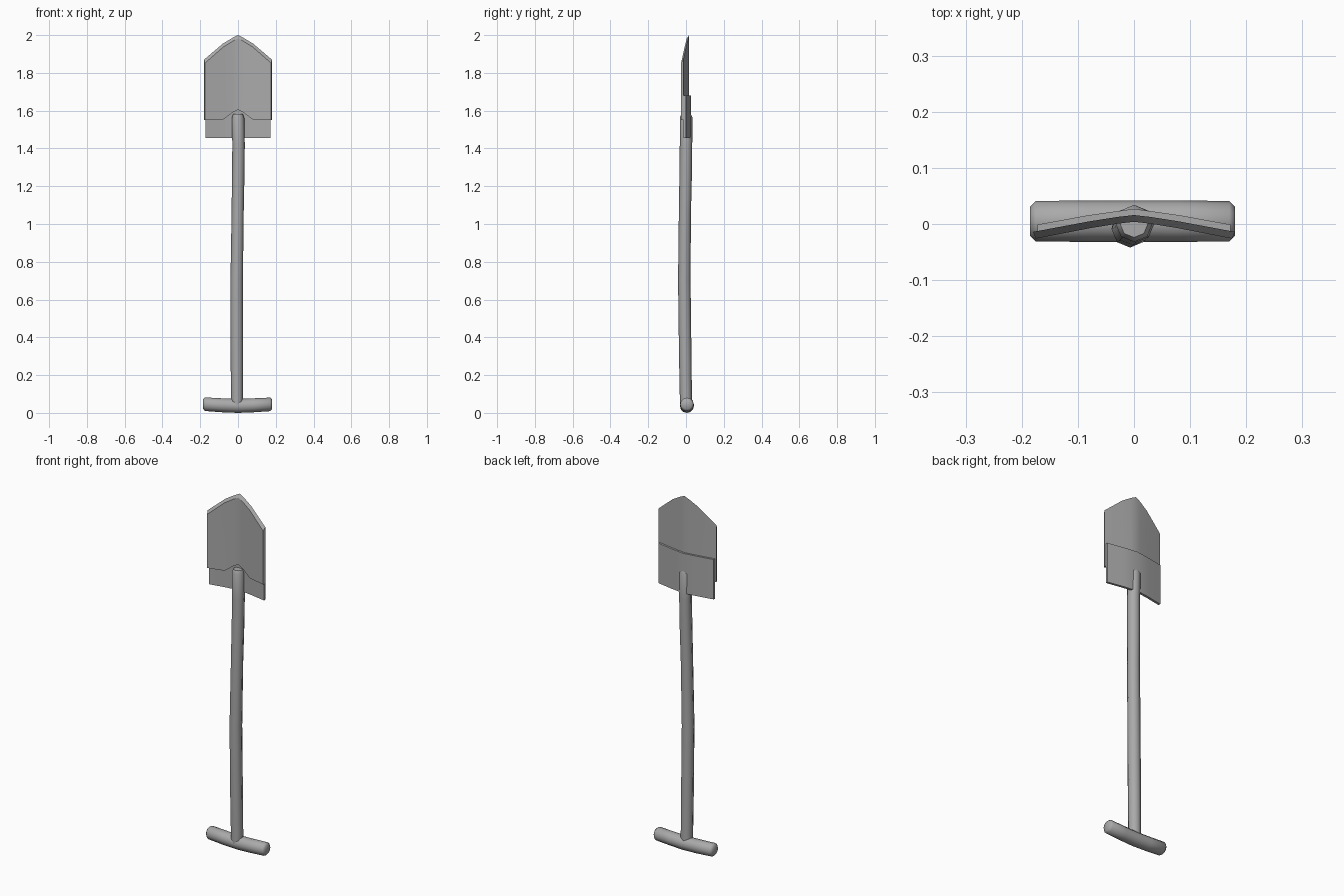
import bpy, bmesh, math
from mathutils import Vector

cube = bpy.data.objects.get("Cube")
if cube:
    bpy.data.objects.remove(cube)

grey = bpy.data.materials.new("plain grey")
grey.use_nodes = True
colour = (0.4, 0.4, 0.4, 1)
grey.diffuse_color = colour
grey.node_tree.nodes["Principled BSDF"].inputs["Base Color"].default_value = colour


def finish(name, bm, angle):
    bmesh.ops.recalc_face_normals(bm, faces=bm.faces)
    mesh = bpy.data.meshes.new(name)
    bm.to_mesh(mesh)
    bm.free()
    mesh.materials.append(grey)
    for face in mesh.polygons:
        face.use_smooth = True
    mesh.set_sharp_from_angle(angle=math.radians(angle))
    obj = bpy.data.objects.new(name, mesh)
    bpy.context.collection.objects.link(obj)
    return obj


def tube(name, path, side_a, side_b, sides=8):
    """Closed tube through (centre, radius) rings."""
    bm = bmesh.new()
    rings = []
    for centre, radius in path:
        turns = [math.tau * i / sides for i in range(sides)]
        rings.append([bm.verts.new(Vector(centre) + radius *
                      (math.cos(t) * Vector(side_a) + math.sin(t) * Vector(side_b)))
                      for t in turns])
    for low, high in zip(rings, rings[1:]):
        for i in range(sides):
            j = (i + 1) % sides
            bm.faces.new((low[i], low[j], high[j], high[i]))
    bm.faces.new(rings[0])
    bm.faces.new(rings[-1])
    return finish(name, bm, 50)


def sheet(name, half, bend, front, back, edge, drop):
    """Folded plate from half-profile columns (x, bottom z, top z)."""
    columns = [(-x, b, t) for x, b, t in reversed(half[1:])] + half
    widest = half[-1][0]
    bm = bmesh.new()
    rows = []
    for x, bottom, top in columns:
        fold = -bend * (abs(x) / widest) ** 1.2
        inner = x * (1 - edge / widest)
        rows.append([bm.verts.new(p) for p in (
            (inner, front + fold, bottom), (inner, front + fold, top - drop),
            (x, back + fold, top), (x, back + fold, bottom))])
    for a, b in zip(rows, rows[1:]):
        for i in range(4):
            j = (i + 1) % 4
            bm.faces.new((a[i], a[j], b[j], b[i]))
    bm.faces.new(rows[0])
    bm.faces.new(rows[-1])
    return finish(name, bm, 30)


# Blade with a pointed, bevelled top and a notch around the shaft
sheet("blade", [(0, 1.605, 2.0), (0.03, 1.59, 1.985), (0.08, 1.553, 1.955),
                (0.18, 1.55, 1.87)],
      bend=0.03, front=0.004, back=0.016, edge=0.005, drop=0.018)

# Rear plate overlapping the lower half of the blade
sheet("rear_plate", [(0, 1.455, 1.68), (0.08, 1.455, 1.68), (0.172, 1.455, 1.68)],
      bend=0.028, front=0.014, back=0.027, edge=0, drop=0)

# Slightly crooked shaft
tube("shaft", [((-0.005, 0, 0.04), 0.032), ((-0.006, -0.004, 0.3), 0.033),
               ((-0.007, -0.009, 0.7), 0.033), ((-0.002, -0.006, 1.05), 0.032),
               ((0.001, -0.002, 1.25), 0.033), ((0.003, 0, 1.42), 0.033),
               ((0, 0.001, 1.565), 0.033), ((0, 0.001, 1.582), 0.025)],
     (1, 0, 0), (0, 1, 0))

# Crossbar grip, sagging a little in the middle, with rounded ends
tube("grip", [((-0.185, 0.005, 0.047), 0.026), ((-0.175, 0.005, 0.046), 0.036),
              ((-0.08, 0.005, 0.04), 0.037), ((0, 0.005, 0.037), 0.037),
              ((0.08, 0.005, 0.04), 0.037), ((0.17, 0.005, 0.045), 0.036),
              ((0.18, 0.005, 0.046), 0.026)],
     (0, 1, 0), (0, 0, 1), sides=12)
